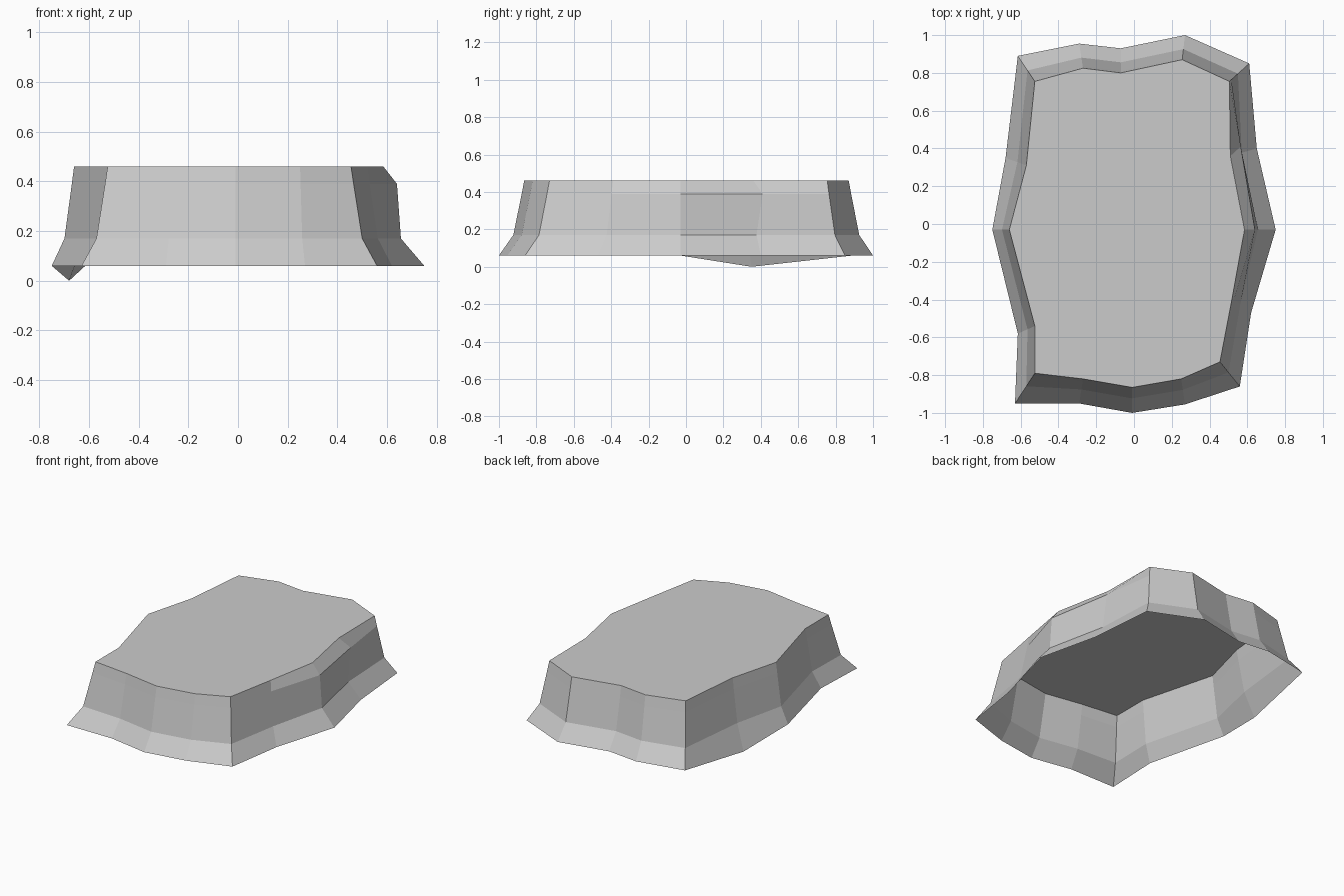
import bpy
import bmesh
from mathutils import Vector

cube = bpy.data.objects.get("Cube")
if cube:
    bpy.data.objects.remove(cube, do_unlink=True)

# Single stone colour
stone = bpy.data.materials.new("stone grey")
stone.use_nodes = True
colour = (0.6, 0.6, 0.6, 1)
stone.diffuse_color = colour
stone.node_tree.nodes["Principled BSDF"].inputs["Base Color"].default_value = colour

# Foot and rim outlines, counter-clockwise from the front right corner
foot = [(-.63, -.95), (-.29, -.95), (-.01, -1), (.27, -.955), (.56, -.86), (.62, -.47),
        (.75, -.03), (.65, .40), (.61, .85), (.27, 1), (-.07, .93), (-.29, .955),
        (-.615, .89), (-.68, .35), (-.75, -.03), (-.615, -.58)]
rim = [(-.525, -.79), (-.27, -.82), (-.01, -.865), (.25, -.82), (.455, -.73), (.52, -.39),
       (.585, -.03), (.51, .36), (.505, .755), (.255, .87), (-.07, .80), (-.27, .825),
       (-.525, .755), (-.57, .31), (-.66, -.03), (-.525, -.54)]
count = len(foot)

bm = bmesh.new()


def add_ring(height, blend):
    """Outline between the foot and the rim at the given height."""
    return [bm.verts.new(Vector(a).lerp(Vector(b), blend).to_3d() + Vector((0, 0, height)))
            for a, b in zip(foot, rim)]


rings = [add_ring(.06, 0), add_ring(.17, .57), add_ring(.39, .9), add_ring(.46, 1)]

# Drooping foot point and chipped shoulder
rings[0][13].co.z = 0
rings[2][6].co.x = .64
rings[2][7].co.x, rings[2][7].co.y = .565, .41

# Flared walls, open underneath
for low, high in zip(rings, rings[1:]):
    for i in range(count):
        j = (i + 1) % count
        bm.faces.new((low[i], low[j], high[j], high[i]))

# Flat top
bm.faces.new(rings[-1])

mesh = bpy.data.meshes.new("rock_slab")
bm.to_mesh(mesh)
bm.free()
mesh.materials.append(stone)
slab = bpy.data.objects.new("rock_slab", mesh)
bpy.context.collection.objects.link(slab)
